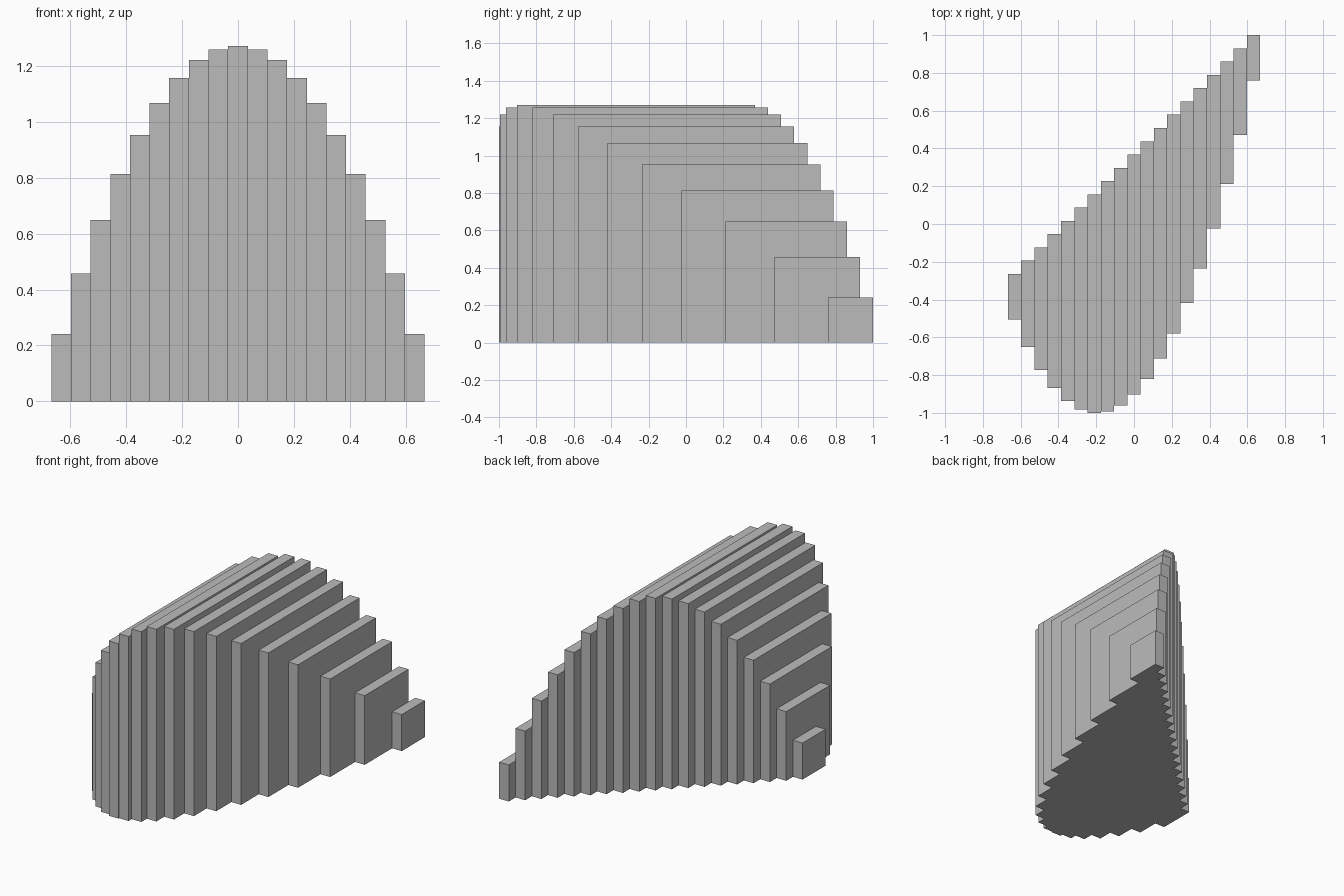
import bpy
import bmesh
from mathutils import Matrix, Vector

cube = bpy.data.objects.get("Cube")
if cube:
    bpy.data.objects.remove(cube, do_unlink=True)

COUNT = 19
STEP = 1.335 / COUNT                  # slab thickness, also the backward shift per slab
UNIT = (2 - 12 * STEP) / 91           # scale of the parabola

grey = bpy.data.materials.new("plain_grey")
grey.use_nodes = True
colour = (0.5, 0.5, 0.5, 1)
grey.diffuse_color = colour
grey.node_tree.nodes["Principled BSDF"].inputs["Base Color"].default_value = colour


def add_slab(name, centre, size):
    """Add one box-shaped slab."""
    bm = bmesh.new()
    bmesh.ops.create_cube(bm, size=1, matrix=Matrix.LocRotScale(None, None, Vector(size)))
    mesh = bpy.data.meshes.new(name)
    bm.to_mesh(mesh)
    bm.free()
    mesh.materials.append(grey)
    slab = bpy.data.objects.new(name, mesh)
    slab.location = centre
    bpy.context.collection.objects.link(slab)


# Row of square slabs: sides follow a parabola, back edges step diagonally
for i in range(1, COUNT + 1):
    side = UNIT * i * (COUNT + 1 - i)
    x = (i - (COUNT + 1) / 2) * STEP
    back = 1 - (COUNT - i) * STEP
    add_slab(f"slab_{i:02d}", (x, back - side / 2, side / 2), (STEP, side, side))
